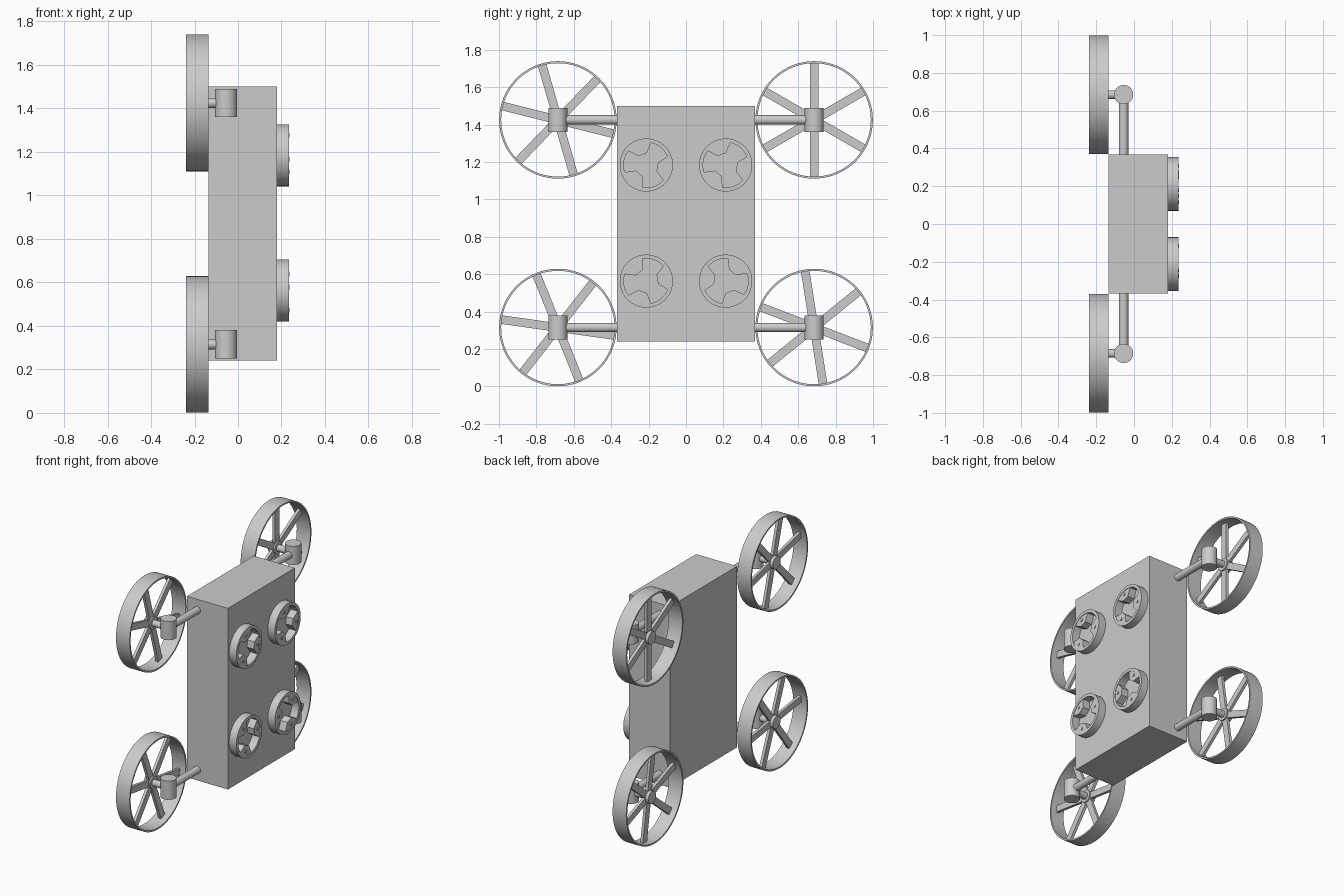
import bpy, bmesh, math
from mathutils import Matrix, Vector

cube = bpy.data.objects.get("Cube")
if cube:
    bpy.data.objects.remove(cube, do_unlink=True)

grey = bpy.data.materials.new("light grey")
grey.use_nodes = True
grey.diffuse_color = (0.6, 0.6, 0.6, 1)
grey.node_tree.nodes["Principled BSDF"].inputs["Base Color"].default_value = (0.6, 0.6, 0.6, 1)

WHEEL_X, MOTOR_X, WHEEL_Y = -0.187, -0.055, 0.685
TOP_Z, LOW_Z = 1.425, 0.315


def finish(name, bm, smooth=True):
    bmesh.ops.recalc_face_normals(bm, faces=bm.faces[:])
    mesh = bpy.data.meshes.new(name)
    bm.to_mesh(mesh)
    bm.free()
    mesh.materials.append(grey)
    obj = bpy.data.objects.new(name, mesh)
    bpy.context.collection.objects.link(obj)
    if smooth:
        bpy.ops.object.select_all(action='DESELECT')
        obj.select_set(True)
        bpy.context.view_layer.objects.active = obj
        bpy.ops.object.shade_smooth_by_angle(angle=math.radians(35))
    return obj


def add_rod(bm, start, end, radius, sides=32):
    start, end = Vector(start), Vector(end)
    axis = end - start
    turn = axis.to_track_quat('Z', 'Y').to_matrix().to_4x4()
    bmesh.ops.create_cone(bm, cap_ends=True, segments=sides, radius1=radius, radius2=radius,
                          depth=axis.length, matrix=Matrix.Translation((start + end) / 2) @ turn)


def add_box(bm, centre, size, turn=Matrix()):
    bmesh.ops.create_cube(bm, size=1, matrix=Matrix.Translation(centre) @ turn
                          @ Matrix.Diagonal((*size, 1)))


def add_ring(bm, centre, outer, inner, depth, sides=64):
    """Square-section hoop around the x axis."""
    loops = []
    for i in range(sides):
        a = math.tau * i / sides
        loops.append([bm.verts.new(Vector(centre) + Vector((x * depth / 2, r * math.cos(a), r * math.sin(a))))
                      for x, r in ((-1, outer), (1, outer), (1, inner), (-1, inner))])
    for i, a in enumerate(loops):
        b = loops[(i + 1) % sides]
        for j in range(4):
            k = (j + 1) % 4
            bm.faces.new((a[j], a[k], b[k], b[j]))


def add_plate(bm, points, x0, x1):
    """Extrude a y-z outline along x."""
    face = bm.faces.new([bm.verts.new((x0, y, z)) for y, z in points])
    top = bmesh.ops.extrude_face_region(bm, geom=[face])["geom"]
    for v in top:
        if isinstance(v, bmesh.types.BMVert):
            v.co.x = x1


# Main box body
bm = bmesh.new()
add_box(bm, (0.0225, 0, 0.87), (0.315, 0.736, 1.26))
finish("body", bm, smooth=False)

# Four fan units, each with its own blade angle
for label, side, z, phase in (("upper_back", 1, TOP_Z, 30), ("upper_front", -1, TOP_Z, 46),
                              ("lower_back", 1, LOW_Z, 39), ("lower_front", -1, LOW_Z, 52)):
    y = side * WHEEL_Y
    bm = bmesh.new()
    add_rod(bm, (MOTOR_X, side * 0.34, z), (MOTOR_X, y, z), 0.025)
    finish(label + "_arm", bm)

    bm = bmesh.new()
    add_rod(bm, (MOTOR_X, y, z - 0.065), (MOTOR_X, y, z + 0.065), 0.051)
    finish(label + "_motor", bm)

    bm = bmesh.new()
    add_rod(bm, (MOTOR_X, y, z), (WHEEL_X, y, z), 0.023)
    add_rod(bm, (WHEEL_X - 0.032, y, z), (WHEEL_X + 0.02, y, z), 0.043)
    finish(label + "_hub", bm)

    bm = bmesh.new()
    add_ring(bm, (WHEEL_X, y, z), 0.314, 0.303, 0.105, 96)
    finish(label + "_rim", bm)

    bm = bmesh.new()
    for i in range(6):
        turn = Matrix.Rotation(math.radians(phase + 60 * i), 4, 'X')
        add_box(bm, Vector((WHEEL_X, y, z)) + turn @ Vector((0, 0.165, 0)), (0.02, 0.282, 0.046), turn)
    finish(label + "_blades", bm, smooth=False)

# Four docking rings with three inward guide petals and small pins
for label, y, z, phase, sense in (("upper_front", -0.212, 1.184, -10, 1), ("upper_back", 0.212, 1.184, -10, 1),
                                  ("lower_front", -0.212, 0.563, 10, -1), ("lower_back", 0.212, 0.563, 52, -1)):
    bm = bmesh.new()
    add_ring(bm, (0.2075, y, z), 0.142, 0.121, 0.055)
    finish(label + "_dock_ring", bm)

    petals, pins = bmesh.new(), bmesh.new()
    for i in range(3):
        mid = math.radians(phase + 120 * i)
        outline = [(0.124, math.radians(-32 + 8 * j)) for j in range(9)]
        outline += [(0.064, math.radians(22)), (0.064, math.radians(-22))]
        add_plate(petals, [(y + r * math.cos(mid + sense * a), z + r * math.sin(mid + sense * a))
                           for r, a in outline], 0.18, 0.232)
        py, pz = y + 0.098 * math.cos(mid), z + 0.098 * math.sin(mid)
        add_rod(pins, (0.2, py, pz), (0.237, py, pz), 0.01, 16)
    finish(label + "_dock_petals", petals)
    finish(label + "_dock_pins", pins)
